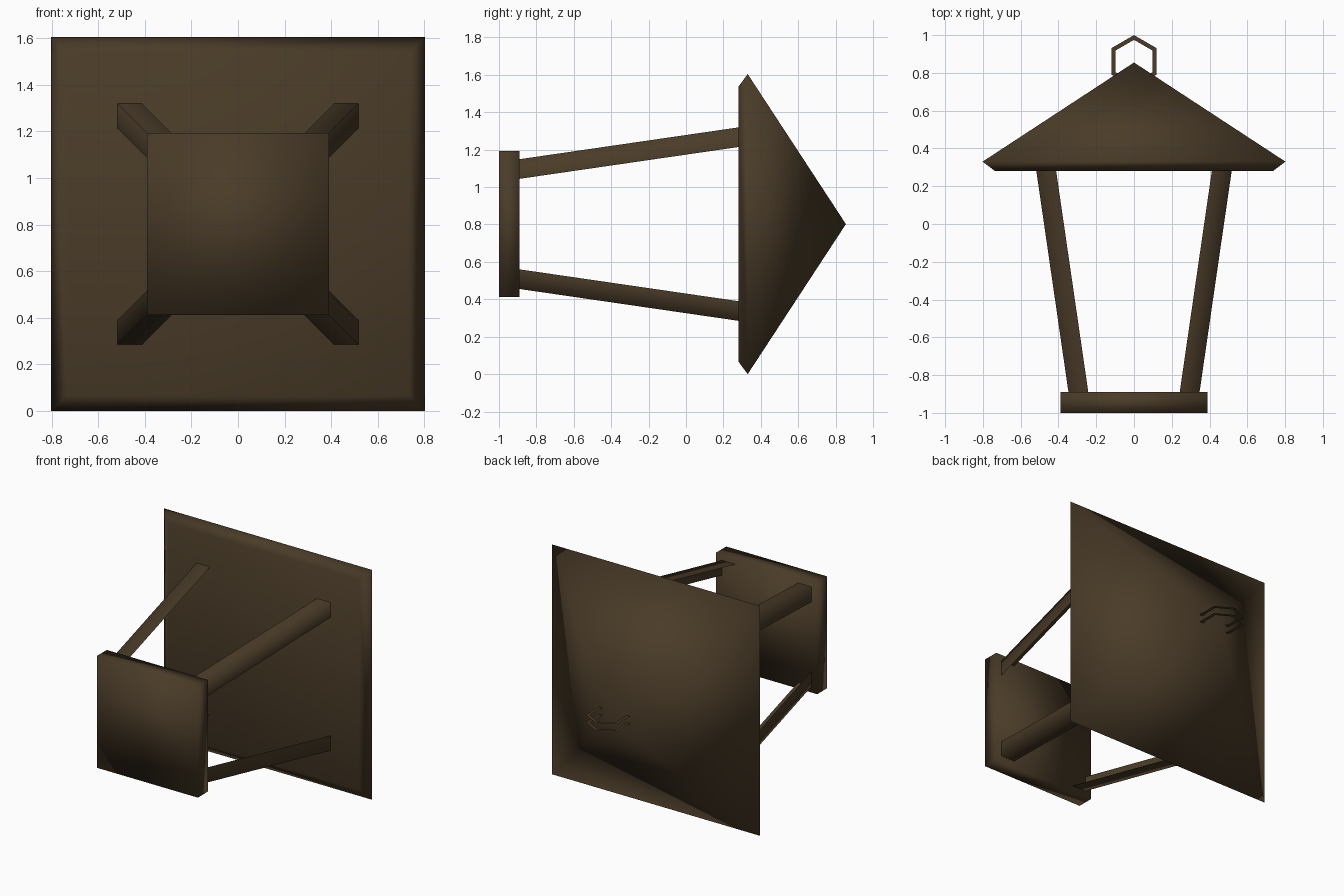
import bpy, math

if "Cube" in bpy.data.objects:
    bpy.data.objects.remove(bpy.data.objects["Cube"])

CZ = 0.802  # height of the lantern's axis, which runs along y

bronze = bpy.data.materials.new("dark bronze")
bronze.diffuse_color = (0.068, 0.044, 0.021, 1)
bronze.use_nodes = True
bronze.node_tree.nodes["Principled BSDF"].inputs["Base Color"].default_value = bronze.diffuse_color


def make(name, verts, faces, smooth=True):
    """Mesh object from points given as (x, y, height above the axis)."""
    me = bpy.data.meshes.new(name)
    me.from_pydata([(x, y, z + CZ) for x, y, z in verts], [], faces)
    me.materials.append(bronze)
    for p in me.polygons:
        p.use_smooth = smooth
    ob = bpy.data.objects.new(name, me)
    bpy.context.collection.objects.link(ob)
    return ob


def square(h, y):
    return [(-h, y, -h), (h, y, -h), (h, y, h), (-h, y, h)]


def band(a, b):
    """Four quads joining two squares of vertices."""
    return [(a + i, a + (i + 1) % 4, b + (i + 1) % 4, b + i) for i in range(4)]


# Square base plate
make("base_plate", square(0.39, -1.0) + square(0.39, -0.89),
     [(0, 1, 2, 3), (7, 6, 5, 4)] + [tuple(reversed(f)) for f in band(0, 4)])

# Pyramid roof with a bevelled rim
roof = make("roof", square(0.735, 0.28) + square(0.802, 0.33) + [(0, 0.855, 0)],
            [(0, 1, 2, 3)] + [tuple(reversed(f)) for f in band(0, 4)]
            + [(4 + (i + 1) % 4, 4 + i, 8) for i in range(4)])

# Four splayed corner posts of angle section (outer faces only)
for sx in (-1, 1):
    for sz in (-1, 1):
        pts = []
        for y, inner, outer in ((-0.89, 0.242, 0.347), (0.28, 0.412, 0.517)):
            pts += [(sx * inner, y, sz * outer), (sx * outer, y, sz * outer),
                    (sx * outer, y, sz * inner)]
        faces = [(0, 3, 4, 1), (1, 4, 5, 2)]
        if sx * sz < 0:
            faces = [tuple(reversed(f)) for f in faces]
        make("corner_post", pts, faces)

# Hanging ring: two flat hexagonal bands
for s in (-1, 1):
    pts = []
    for r in (0.139, 0.114):
        for i in range(6):
            a = math.pi / 2 + i * math.pi / 3
            pts.append((r * math.cos(a), 0.861 + r * math.sin(a), s * 0.026))
    faces = [(i, (i + 1) % 6, 6 + (i + 1) % 6, 6 + i) for i in range(6)]
    if s < 0:
        faces = [tuple(reversed(f)) for f in faces]
    make("hanging_ring", pts, faces, False)

# Make all closed-part normals point outward
import bmesh
for ob in bpy.context.collection.objects:
    if ob.name in ("base_plate", "roof"):
        bm = bmesh.new()
        bm.from_mesh(ob.data)
        bmesh.ops.recalc_face_normals(bm, faces=bm.faces)
        bm.to_mesh(ob.data)
        bm.free()
